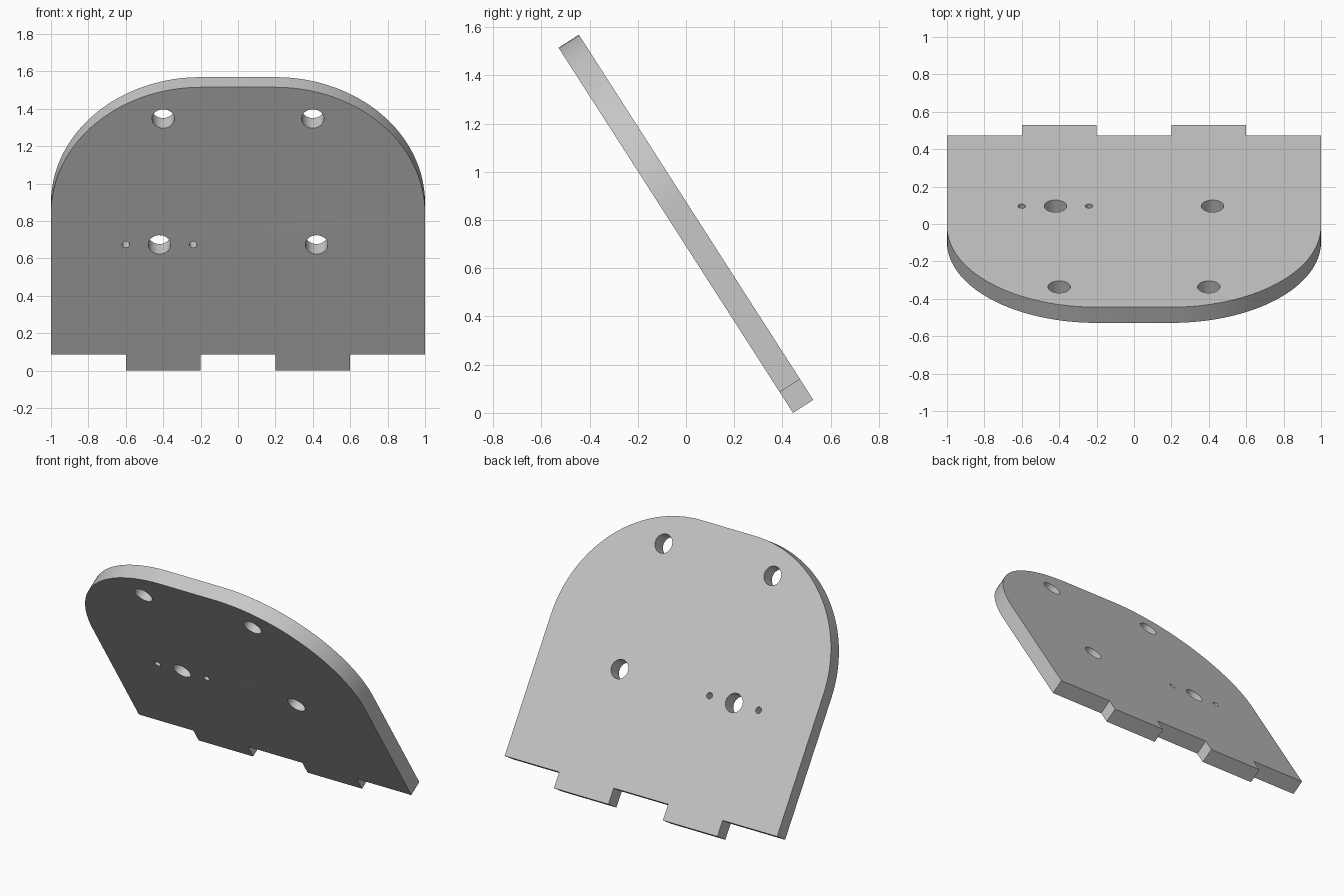
import bpy
import bmesh
from math import sin, cos, pi
from mathutils import Matrix

cube = bpy.data.objects.get("Cube")
if cube:
    bpy.data.objects.remove(cube, do_unlink=True)

THICK = 0.1
LENGTH = 1.8      # from tab tips to rounded end
TAB = 0.102
RADIUS = 0.8
LEAN = 1.0        # slope of the plate in radians


def arc(cx, cy, r, start, end, n):
    steps = [start + (end - start) * i / n for i in range(n + 1)]
    return [(cx + r * cos(a), cy + r * sin(a)) for a in steps]


def add_loop(curve, points):
    spline = curve.splines.new('POLY')
    spline.points.add(len(points) - 1)
    for p, (x, y) in zip(spline.points, points):
        p.co = (x, y, 0, 1)
    spline.use_cyclic_u = True


# Flat profile: tabbed lower edge, two large rounded upper corners
outline = [(-1, TAB)]
for x in (-0.6, 0.2):
    outline += [(x, TAB), (x, 0), (x + 0.4, 0), (x + 0.4, TAB)]
outline.append((1, TAB))
outline += arc(0.2, LENGTH - RADIUS, RADIUS, 0, pi / 2, 32)
outline += arc(-0.2, LENGTH - RADIUS, RADIUS, pi / 2, pi, 32)

profile = bpy.data.curves.new("plate_profile", 'CURVE')
profile.dimensions = '2D'
profile.fill_mode = 'BOTH'
profile.extrude = THICK / 2
add_loop(profile, outline)

# Bolt holes, and a pair of pin holes beside one of them
holes = [(s * x, y, 0.06) for s in (-1, 1) for x, y in ((0.4, 1.6), (0.42, 0.8))]
holes += [(-0.42 + dx, 0.8, 0.02) for dx in (-0.18, 0.18)]
for x, y, r in holes:
    add_loop(profile, arc(x, y, r, 0, 2 * pi, 32)[:-1])

# Turn the filled profile into a clean mesh and lean it forward
temp = bpy.data.objects.new("profile_helper", profile)
bpy.context.collection.objects.link(temp)
bpy.context.view_layer.update()
graph = bpy.context.evaluated_depsgraph_get()
mesh = bpy.data.meshes.new_from_object(temp.evaluated_get(graph))
bpy.data.objects.remove(temp, do_unlink=True)

bm = bmesh.new()
bm.from_mesh(mesh)
bmesh.ops.remove_doubles(bm, verts=bm.verts, dist=0.0001)
bmesh.ops.recalc_face_normals(bm, faces=bm.faces)
bm.transform(Matrix.Translation((0, 0.486, cos(LEAN) * THICK / 2))
             @ Matrix.Rotation(pi - LEAN, 4, 'X'))
bm.to_mesh(mesh)
bm.free()

plate = bpy.data.objects.new("tabbed_plate", mesh)
bpy.context.collection.objects.link(plate)

# Plain grey finish
grey = bpy.data.materials.new("light_grey")
grey.use_nodes = True
colour = (0.57, 0.57, 0.57, 1)
grey.diffuse_color = colour
grey.node_tree.nodes["Principled BSDF"].inputs["Base Color"].default_value = colour
mesh.materials.clear()
mesh.materials.append(grey)

bpy.ops.object.select_all(action='DESELECT')
plate.select_set(True)
bpy.context.view_layer.objects.active = plate
bpy.ops.object.shade_smooth_by_angle(angle=pi / 6)
